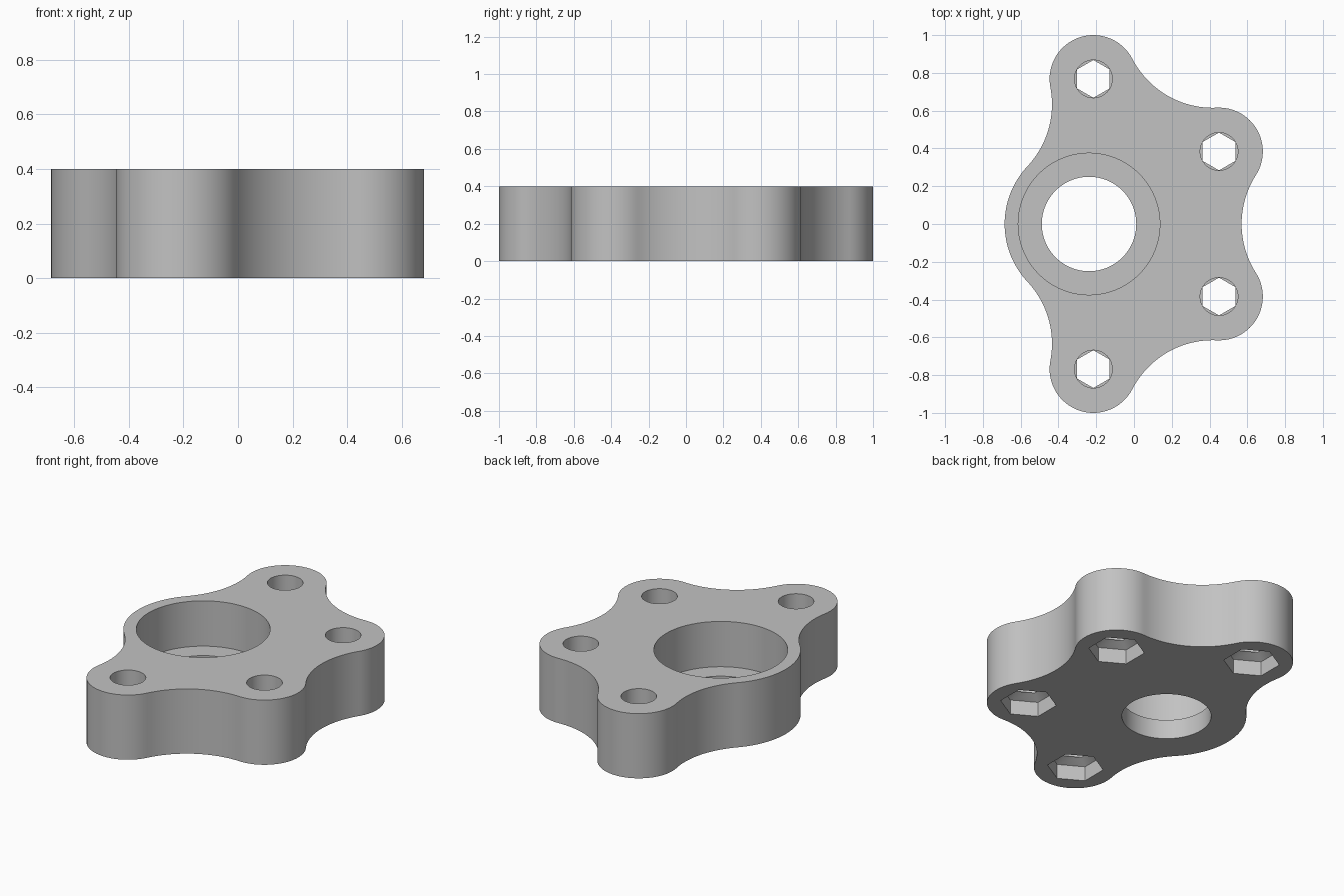
import bpy, bmesh, math
from mathutils import Vector

cube = bpy.data.objects.get("Cube")
if cube:
    bpy.data.objects.remove(cube)

HEIGHT = 0.4
BOSS_R, FILLET_R = 0.232, 0.48
HUB = Vector((-0.238, 0))
PITCH = Vector((-0.215, 0))

grey = bpy.data.materials.new("plain grey")
grey.use_nodes = True
colour = (0.54, 0.54, 0.54, 1)
grey.diffuse_color = colour
grey.node_tree.nodes["Principled BSDF"].inputs["Base Color"].default_value = colour


def make_object(name, bm):
    bmesh.ops.recalc_face_normals(bm, faces=bm.faces)
    mesh = bpy.data.meshes.new(name)
    bm.to_mesh(mesh)
    bm.free()
    mesh.materials.append(grey)
    obj = bpy.data.objects.new(name, mesh)
    bpy.context.collection.objects.link(obj)
    return obj


def loft(name, rings):
    """Closed solid through rings of equal point count."""
    bm = bmesh.new()
    loops = [[bm.verts.new(p) for p in ring] for ring in rings]
    n = len(loops[0])
    for low, high in zip(loops, loops[1:]):
        for i in range(n):
            j = (i + 1) % n
            bm.faces.new((low[i], low[j], high[j], high[i]))
    bm.faces.new(loops[0])
    bm.faces.new(loops[-1])
    return make_object(name, bm)


def ring(centre, r, z, sides):
    turn = math.pi / 2
    return [(centre.x + r * math.cos(turn + math.tau * i / sides),
             centre.y + r * math.sin(turn + math.tau * i / sides), z)
            for i in range(sides)]


def fillet_centre(a, ra, b, rb):
    """Centre of the outside circle touching both lobes."""
    d = (b - a).length
    da, db = ra + FILLET_R, rb + FILLET_R
    along = (da * da - db * db + d * d) / (2 * d)
    u = (b - a) / d
    return a + u * along + Vector((u.y, -u.x)) * math.sqrt(da * da - along * along)


def arc(centre, r, start, end, ccw, steps):
    a0 = math.atan2(*(start - centre).yx)
    sweep = math.atan2(*(end - centre).yx) - a0
    sweep = sweep % math.tau if ccw else -(-sweep % math.tau)
    return [centre + r * Vector((math.cos(a0 + sweep * i / steps),
                                 math.sin(a0 + sweep * i / steps)))
            for i in range(steps)]


# Outline: four bolt lobes and the hub, joined by concave arcs
bolts = [PITCH + 0.768 * Vector((math.cos(math.radians(a)), math.sin(math.radians(a))))
         for a in (-90, -30, 30, 90)]
lobes = [(c, BOSS_R) for c in bolts] + [(HUB, 0.447)]
count = len(lobes)
fillets = [fillet_centre(*lobes[i], *lobes[(i + 1) % count]) for i in range(count)]
outline = []
for i, (c, r) in enumerate(lobes):
    nc, nr = lobes[(i + 1) % count]
    before, after = fillets[i - 1], fillets[i]
    enter = c + (before - c).normalized() * r
    leave = c + (after - c).normalized() * r
    arrive = nc + (after - nc).normalized() * nr
    outline += arc(c, r, enter, leave, True, 32)
    outline += arc(after, FILLET_R, leave, arrive, False, 24)

plate = loft("flange_plate", [[(p.x, p.y, z) for p in outline] for z in (0, HEIGHT)])

# Stepped bore, and bolt holes with tapered hexagonal nut pockets
cutters = [
    loft("bore_cutter", [ring(HUB, r, z, 96) for r, z in
                         ((0.25, -0.1), (0.25, 0.12), (0.375, 0.12), (0.375, 0.5))]),
]
for c in bolts:
    cutters.append(loft("bolt_hole_cutter", [ring(c, 0.1, z, 48) for z in (0.12, 0.5)]))
    cutters.append(loft("nut_pocket_cutter", [ring(c, r, z, 6) for r, z in
                        ((0.158, -0.1), (0.158, 0.09), (0.1, 0.12), (0.0995, 0.13))]))

for cutter in cutters:
    cutter.hide_render = True
    cutter.hide_set(True)
    mod = plate.modifiers.new(cutter.name, 'BOOLEAN')
    mod.operation, mod.solver, mod.object = 'DIFFERENCE', 'EXACT', cutter

# Bake the cuts, drop the cutters, then smooth the curved walls
bpy.context.view_layer.update()
baked = bpy.data.meshes.new_from_object(
    plate.evaluated_get(bpy.context.evaluated_depsgraph_get()))
plate.modifiers.clear()
plate.data = baked
for cutter in cutters:
    bpy.data.objects.remove(cutter)
bpy.ops.object.select_all(action='DESELECT')
plate.select_set(True)
bpy.context.view_layer.objects.active = plate
bpy.ops.object.shade_smooth_by_angle(angle=math.radians(30))
